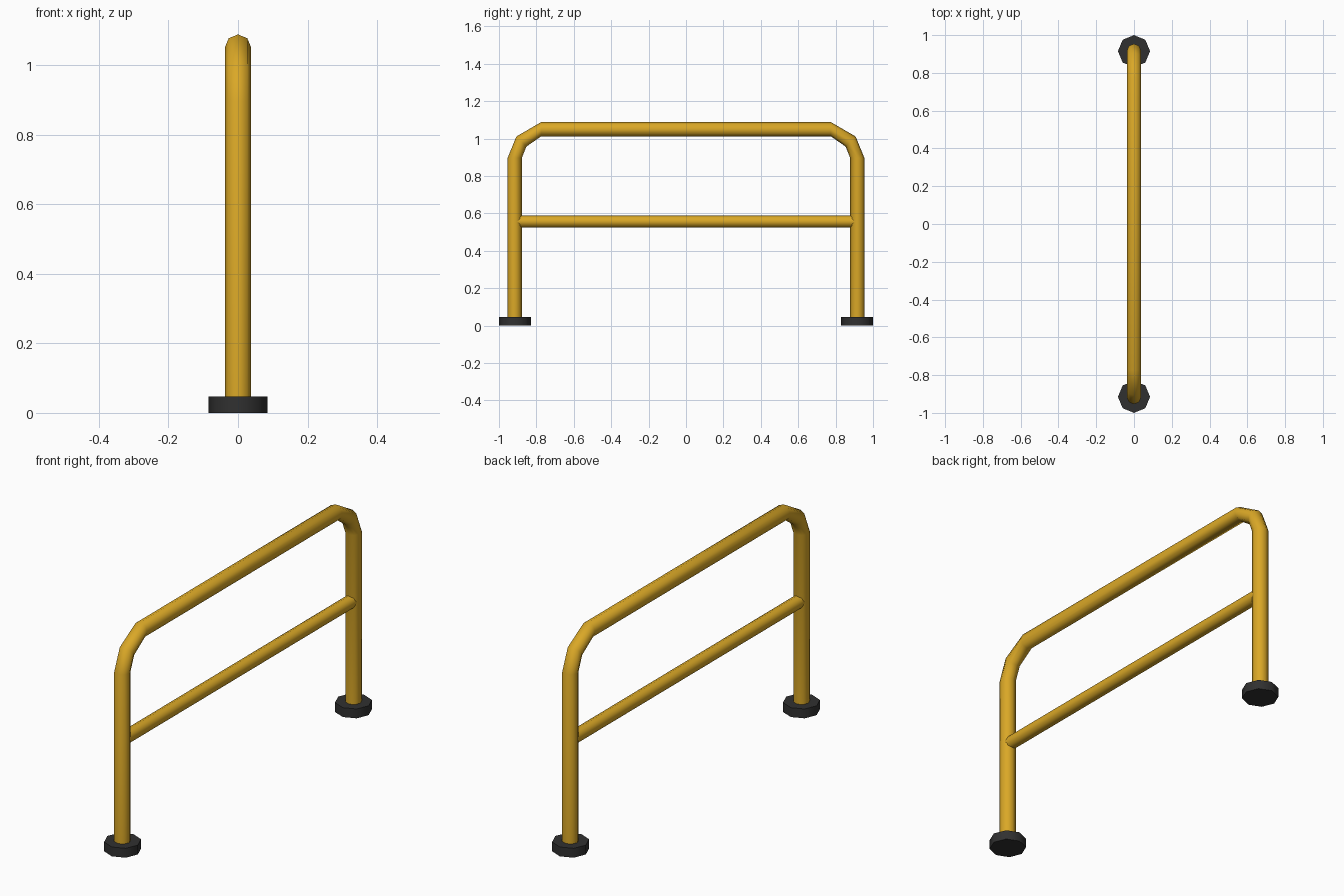
import bpy, bmesh, math
from mathutils import Vector

if "Cube" in bpy.data.objects:
    bpy.data.objects.remove(bpy.data.objects["Cube"])

SIDES = 8

def material(name, rgb):
    m = bpy.data.materials.new(name)
    m.diffuse_color = (*rgb, 1)
    m.use_nodes = True
    m.node_tree.nodes["Principled BSDF"].inputs["Base Color"].default_value = m.diffuse_color
    return m

yellow = material("yellow_paint", (0.70, 0.39, 0.02))
black = material("black_rubber", (0.03, 0.03, 0.03))

def tube(name, stations, radius, mat):
    """Sweep an octagon along (y, z, pitch) stations in the x = 0 plane."""
    bm = bmesh.new()
    rings = []
    for y, z, deg in stations:
        a = math.radians(deg)
        up = Vector((0, -math.sin(a), math.cos(a)))   # across the path
        ring = []
        for i in range(SIDES):
            t = 2 * math.pi * i / SIDES
            p = Vector((0, y, z)) + radius * (Vector((math.cos(t), 0, 0)) + up * math.sin(t))
            ring.append(bm.verts.new(p))
        rings.append(ring)
    for a, b in zip(rings, rings[1:]):
        for i in range(SIDES):
            j = (i + 1) % SIDES
            bm.faces.new((a[i], a[j], b[j], b[i]))
    bm.faces.new(rings[0])
    bm.faces.new(rings[-1])
    bmesh.ops.recalc_face_normals(bm, faces=bm.faces)
    me = bpy.data.meshes.new(name)
    bm.to_mesh(me)
    bm.free()
    ob = bpy.data.objects.new(name, me)
    bpy.context.collection.objects.link(ob)
    me.materials.append(mat)
    bpy.context.view_layer.objects.active = ob
    ob.select_set(True)
    bpy.ops.object.shade_smooth_by_angle(angle=math.radians(60))
    ob.select_set(False)
    return ob

# Bent hoop: two posts and the top rail in one tube
half = [(-0.916, 0.02, 90), (-0.916, 0.896, 90), (-0.88, 0.984, 45), (-0.774, 1.05, 0)]
other = [(-y, z, -d) for y, z, d in reversed(half)]
tube("hoop_frame", half + other, 0.038, yellow)

# Middle rail, ending inside the posts
tube("middle_rail", [(-0.905, 0.556, 0), (0.905, 0.556, 0)], 0.032, yellow)

# Rubber feet
for side, s in (("front", -1), ("back", 1)):
    tube(side + "_foot", [(s * 0.915, 0, 90), (s * 0.915, 0.047, 90)], 0.085, black)
